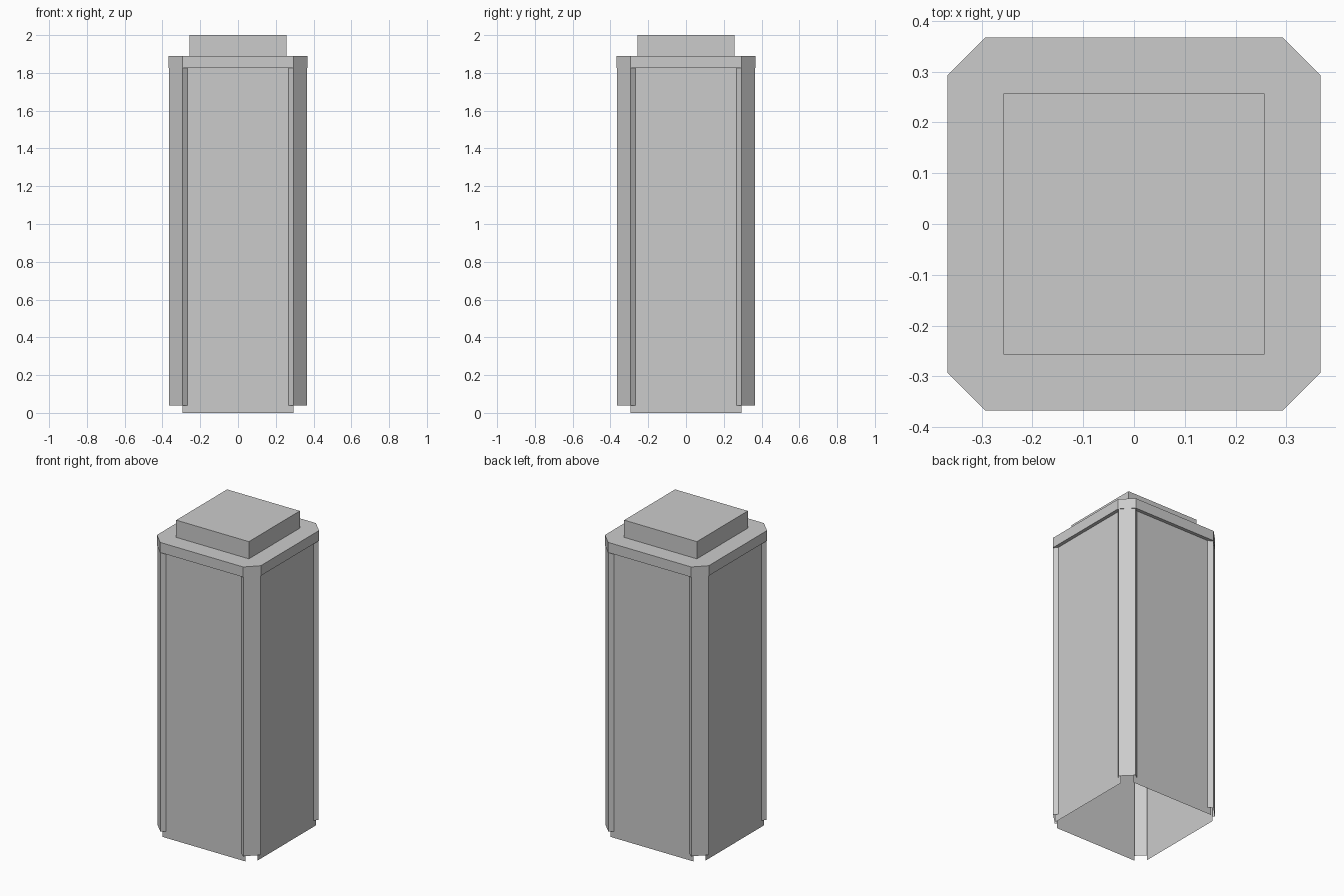
import bpy
import bmesh
from math import radians
from mathutils import Matrix

cube = bpy.data.objects.get("Cube")
if cube:
    bpy.data.objects.remove(cube, do_unlink=True)

grey = bpy.data.materials.new("plain grey")
grey.use_nodes = True
colour = (0.6, 0.6, 0.6, 1)
grey.diffuse_color = colour
grey.node_tree.nodes["Principled BSDF"].inputs["Base Color"].default_value = colour


def extrude(name, profile, bottom, top, closed=False, turn=0):
    """Raise a flat profile into walls, optionally with both ends filled."""
    bm = bmesh.new()
    low = [bm.verts.new((x, y, bottom)) for x, y in profile]
    high = [bm.verts.new((x, y, top)) for x, y in profile]
    count = len(profile)
    for i in range(count if closed else count - 1):
        j = (i + 1) % count
        bm.faces.new((low[i], low[j], high[j], high[i]))
    if closed:
        bm.faces.new(low[::-1])
        bm.faces.new(high)
    bm.transform(Matrix.Rotation(radians(turn), 4, "Z"))
    mesh = bpy.data.meshes.new(name)
    bm.to_mesh(mesh)
    bm.free()
    mesh.materials.append(grey)
    obj = bpy.data.objects.new(name, mesh)
    bpy.context.collection.objects.link(obj)
    return obj


FLAT = 0.294      # half width of each side between the corner cuts
PANEL = 0.345     # distance of the side panels from the centre
POST = 0.364      # reach of the corner posts
CAP = 0.367       # reach of the cap
CAP_BASE, CAP_TOP = 1.825, 1.89
POST_BASE = 0.04

# Four thin side panels around an open-bottomed hollow
panel = [(-FLAT, -PANEL), (FLAT, -PANEL)]
for i, side in enumerate(("front", "left", "back", "right")):
    base = 0
    if side == "back":
        base = POST_BASE
        extrude("back_sill", panel, 0, base, turn=180)
    extrude(side + "_panel", panel, base, CAP_BASE, turn=90 * i)

# Folded corner posts with slanted lips that lap over the panels
lip = 0.268
post = [(lip, -PANEL), (FLAT, -POST), (POST, -FLAT), (PANEL, -lip)]
for i, corner in enumerate(("front_left", "back_left", "back_right", "front_right")):
    extrude(corner + "_post", post, POST_BASE, CAP_BASE, turn=90 * i)

# Cap slab with cut corners
cap = [(FLAT, -CAP), (CAP, -FLAT), (CAP, FLAT), (FLAT, CAP),
       (-FLAT, CAP), (-CAP, FLAT), (-CAP, -FLAT), (-FLAT, -CAP)]
extrude("cap_slab", cap, CAP_BASE, CAP_TOP, closed=True)

# Square block on top
b = 0.257
extrude("top_block", [(-b, -b), (b, -b), (b, b), (-b, b)], CAP_TOP, 2, closed=True)
